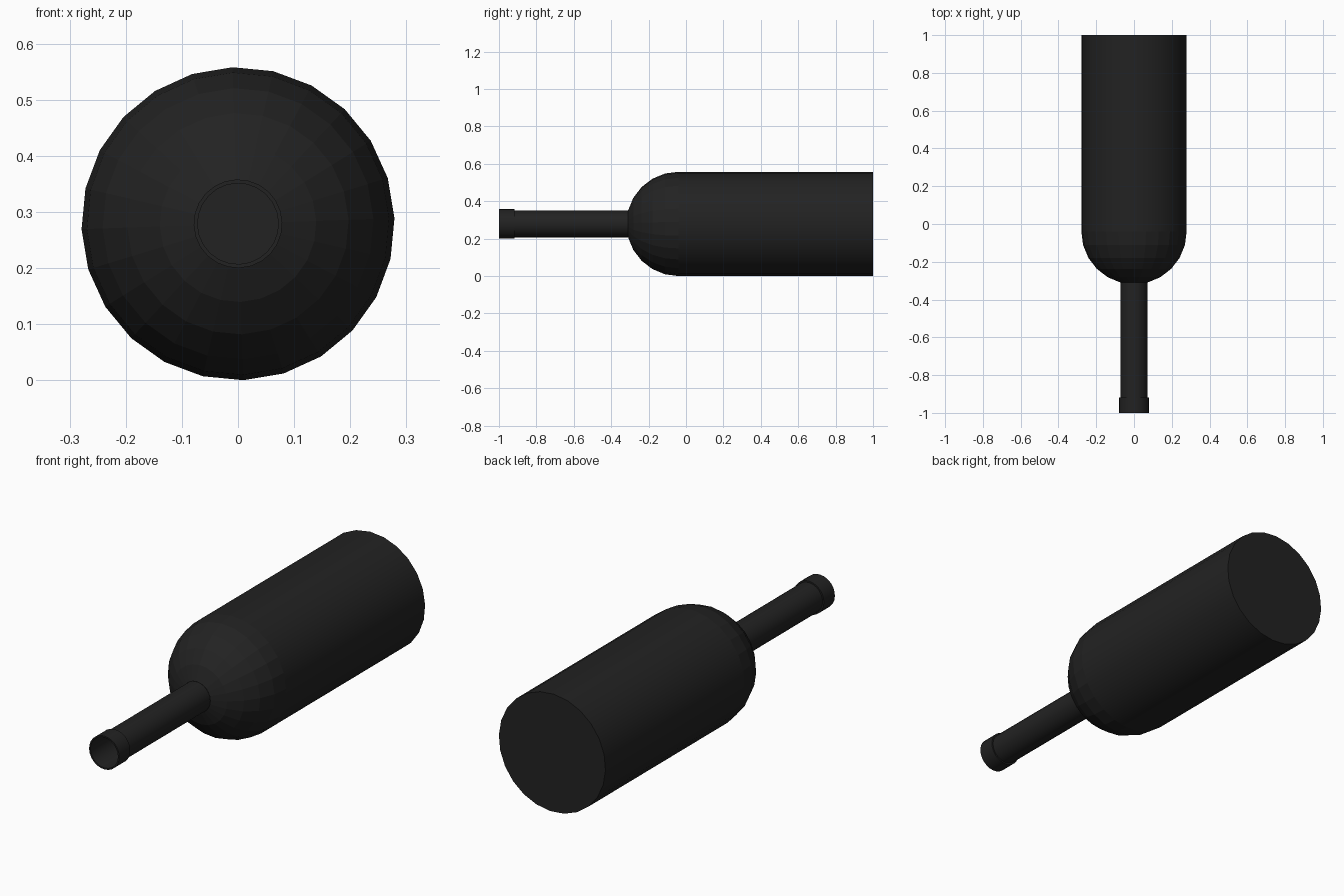
import bpy, bmesh, math

if "Cube" in bpy.data.objects:
    bpy.data.objects.remove(bpy.data.objects["Cube"])

SIDES, R, CZ = 24, 0.279, 0.279
OFFSET = math.radians(2)

mat = bpy.data.materials.new("dark_glass")
mat.diffuse_color = (0.016, 0.016, 0.016, 1)
mat.use_nodes = True
mat.node_tree.nodes["Principled BSDF"].inputs["Base Color"].default_value = mat.diffuse_color


def lathe(name, profile, smooth=True, close_end=False):
    """Spin (radius, y) points around the lengthwise axis."""
    bm = bmesh.new()
    rings = []
    for r, y in profile:
        ring = []
        for i in range(SIDES):
            a = OFFSET + 2 * math.pi * i / SIDES
            ring.append(bm.verts.new((r * math.cos(a), y, CZ + r * math.sin(a))))
        rings.append(ring)
    for p, q in zip(rings, rings[1:]):
        for i in range(SIDES):
            j = (i + 1) % SIDES
            bm.faces.new((p[i], p[j], q[j], q[i]))
    if close_end:
        bm.faces.new(rings[-1][::-1])
    # profiles run towards +y on the outside, so this winding faces outward
    for f in bm.faces:
        f.normal_flip()
    if close_end:
        bm.faces.ensure_lookup_table()
        bmesh.ops.recalc_face_normals(bm, faces=bm.faces)
    mesh = bpy.data.meshes.new(name)
    bm.to_mesh(mesh)
    bm.free()
    mesh.materials.append(mat)
    ob = bpy.data.objects.new(name, mesh)
    bpy.context.collection.objects.link(ob)
    bpy.ops.object.select_all(action='DESELECT')
    ob.select_set(True)
    bpy.context.view_layer.objects.active = ob
    if smooth:
        bpy.ops.object.shade_smooth_by_angle(angle=math.radians(30))
    return ob


# Straight body with flat base
SHOULDER = -0.04
lathe("body", [(R, SHOULDER), (R, 1.0)], close_end=True)

# Faceted round shoulder, open where the neck joins
lathe("shoulder", [(R * math.cos(math.radians(t)), SHOULDER - R * math.sin(math.radians(t)))
                   for t in range(75, -1, -15)], smooth=False)

# Neck tube, open at the mouth
lathe("neck", [(0.072, -1.0), (0.072, SHOULDER - R * math.sin(math.radians(75)))])

# Collar around the mouth
lathe("mouth_collar", [(0.072, -1.0), (0.079, -1.0), (0.079, -0.918), (0.072, -0.918)])
